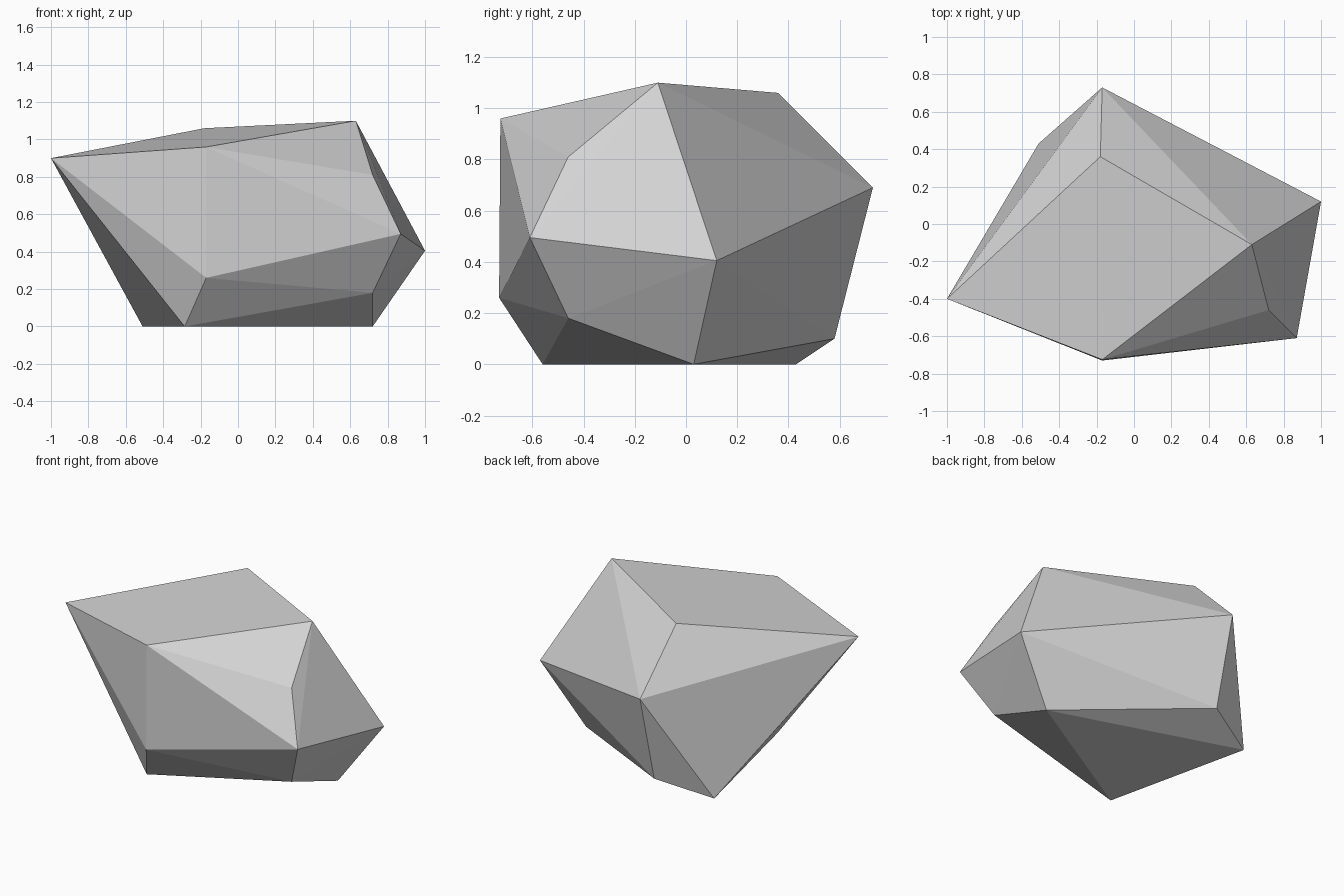
import bpy
import bmesh

# Remove the default object
default = bpy.data.objects.get("Cube")
if default:
    bpy.data.objects.remove(default, do_unlink=True)

# Plain grey stone
stone_grey = bpy.data.materials.new("stone_grey")
stone_grey.use_nodes = True
colour = (0.65, 0.65, 0.65, 1.0)
stone_grey.diffuse_color = colour
for node in stone_grey.node_tree.nodes:
    if node.type == "BSDF_PRINCIPLED":
        node.inputs["Base Color"].default_value = colour
        node.inputs["Roughness"].default_value = 0.9

# Corners of the boulder, grouped by height
crown = [(-1.0, -0.4, 0.9), (-0.17, -0.725, 0.96), (0.63, -0.11, 1.1), (-0.18, 0.36, 1.06)]
waist = [(-0.17, 0.73, 0.69), (1.0, 0.12, 0.405), (0.87, -0.61, 0.495), (0.72, -0.46, 0.81)]
skirt = [(-0.17, -0.73, 0.26), (0.72, -0.46, 0.18), (-0.17, 0.58, 0.1)]
foot = [(0.72, 0.03, 0), (-0.285, -0.56, 0), (-0.51, 0.43, 0)]

# Wrap the corners in a faceted convex shell
bm = bmesh.new()
for corner in crown + waist + skirt + foot:
    bm.verts.new(corner)
bmesh.ops.convex_hull(bm, input=bm.verts[:])
bmesh.ops.recalc_face_normals(bm, faces=bm.faces[:])
for face in bm.faces:
    face.smooth = False

mesh = bpy.data.meshes.new("boulder")
bm.to_mesh(mesh)
bm.free()
mesh.materials.append(stone_grey)
boulder = bpy.data.objects.new("boulder", mesh)
bpy.context.collection.objects.link(boulder)
